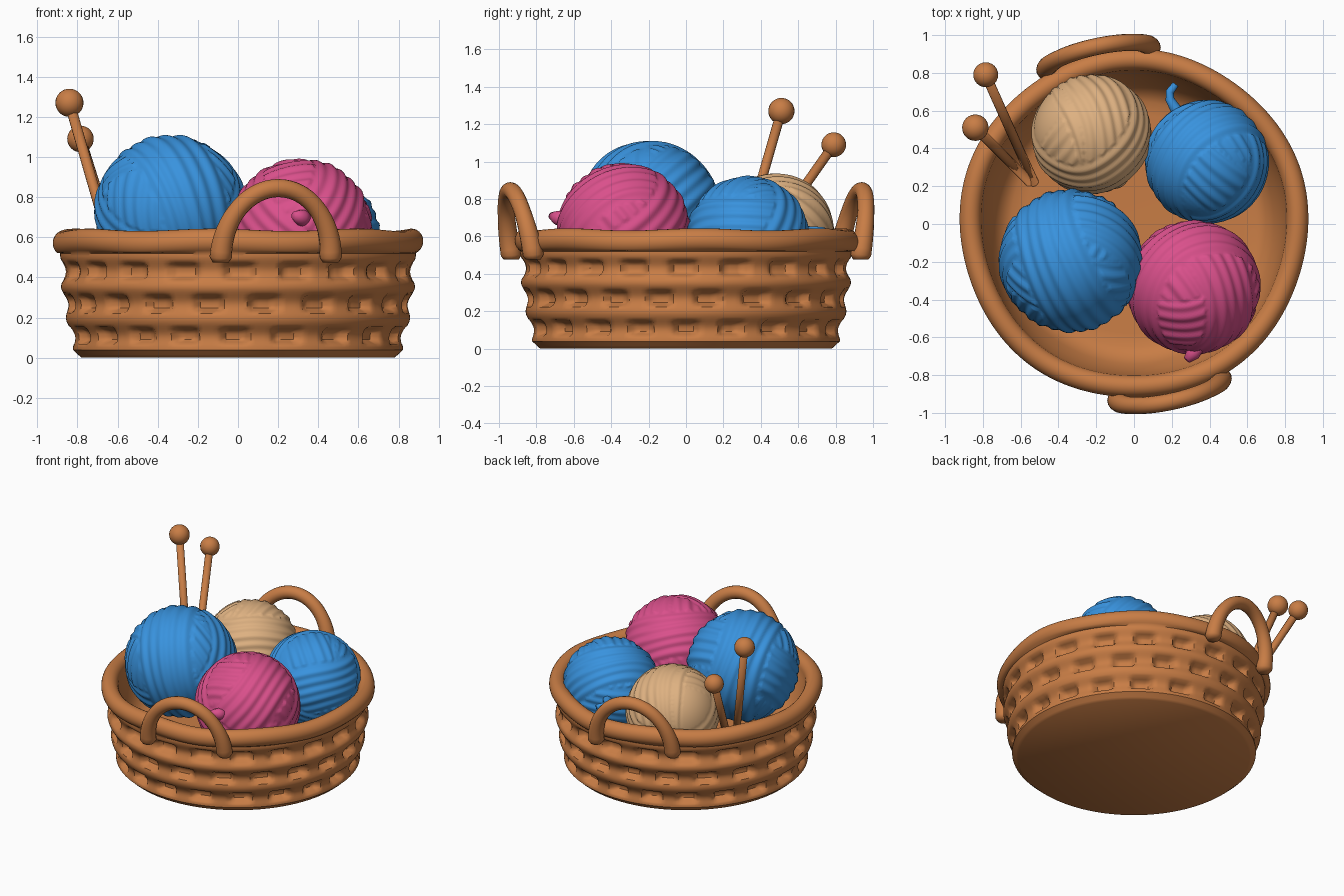
import bpy, bmesh, math, random
from mathutils import Vector

if "Cube" in bpy.data.objects:
    bpy.data.objects.remove(bpy.data.objects["Cube"])

random.seed(4)


def material(name, rgb):
    m = bpy.data.materials.new(name)
    m.diffuse_color = (*rgb, 1)
    m.use_nodes = True
    m.node_tree.nodes["Principled BSDF"].inputs["Base Color"].default_value = m.diffuse_color
    return m


WICKER = material("wicker_brown", (0.58, 0.205, 0.06))
BLUE = material("yarn_blue", (0.04, 0.29, 0.73))
PINK = material("yarn_pink", (0.70, 0.08, 0.26))
TAN = material("yarn_tan", (0.73, 0.44, 0.22))


def add_mesh(name, bm, mat):
    bmesh.ops.recalc_face_normals(bm, faces=bm.faces)
    for f in bm.faces:
        f.smooth = True
    me = bpy.data.meshes.new(name)
    bm.to_mesh(me)
    bm.free()
    me.materials.append(mat)
    ob = bpy.data.objects.new(name, me)
    bpy.context.scene.collection.objects.link(ob)
    return ob


def tube(name, points, radii, mat, sides=14):
    """Round rod swept along a path, with closed ends."""
    bm = bmesh.new()
    pts = [Vector(p) for p in points]
    rings, ref = [], None
    for i, p in enumerate(pts):
        d = (pts[min(i + 1, len(pts) - 1)] - pts[max(i - 1, 0)]).normalized()
        if ref is None:
            ref = d.orthogonal()
        ref = (ref - d * ref.dot(d)).normalized()
        side = d.cross(ref)
        r = radii[i]
        rings.append([bm.verts.new(p + r * (ref * math.cos(a) + side * math.sin(a)))
                      for a in (2 * math.pi * k / sides for k in range(sides))])
    for a, b in zip(rings, rings[1:]):
        for k in range(sides):
            n = (k + 1) % sides
            bm.faces.new((a[k], a[n], b[n], b[k]))
    bm.faces.new(rings[0])
    bm.faces.new(rings[-1])
    return add_mesh(name, bm, mat)


def lerp_profile(z, pts):
    for (z0, r0), (z1, r1) in zip(pts, pts[1:]):
        if z <= z1:
            return r0 + (r1 - r0) * (z - z0) / (z1 - z0)
    return pts[-1][1]


# Basket: lathed shell whose outer wall is pushed in and out as a weave
WALL = [(0, 0.775), (0.03, 0.80), (0.16, 0.83), (0.35, 0.86), (0.53, 0.865)]
ROW = 0.16


def woven_radius(z, a):
    u = (z - 0.03) / ROW
    row = math.floor(u)
    ridge = math.cos(2 * math.pi * u)
    r = lerp_profile(z, WALL) + 0.012 * ridge
    if row >= 0:
        col = math.cos(20 * a + math.pi * row + 0.4 * math.sin(3 * a + row))
        cell = min(1, max(0, 0.45 + 1.6 * col)) * min(1, max(0, 0.3 - 1.3 * ridge))
        r += 0.010 - 0.045 * cell
    return r


SEG = 240
outer = [0.52 * i / 40 for i in range(41)]
rim = [(0.865 + 0.058 * math.cos(t), 0.575 + 0.062 * math.sin(t))
       for t in (math.radians(-50 + 230 * i / 16) for i in range(17))]
inner = [(0.80, 0.53), (0.775, 0.45), (0.74, 0.37), (0.70, 0.31), (0.65, 0.285), (0.58, 0.28)]

bm = bmesh.new()
rings = []
for z in outer:
    rings.append([(woven_radius(z, 2 * math.pi * k / SEG), z) for k in range(SEG)])
for r, z in rim + inner:
    wob = 0.006 if z > 0.5 else 0
    rings.append([(r + wob * math.sin(5 * 2 * math.pi * k / SEG),
                   z + wob * math.sin(7 * 2 * math.pi * k / SEG + 1)) for k in range(SEG)])
loops = [[bm.verts.new((r * math.cos(2 * math.pi * k / SEG), r * math.sin(2 * math.pi * k / SEG), z))
          for k, (r, z) in enumerate(ring)] for ring in rings]
for a, b in zip(loops, loops[1:]):
    for k in range(SEG):
        n = (k + 1) % SEG
        bm.faces.new((a[k], a[n], b[n], b[k]))
bm.faces.new(loops[0])
bm.faces.new(loops[-1])
basket = add_mesh("woven_basket", bm, WICKER)
bpy.context.view_layer.objects.active = basket
basket.select_set(True)
bpy.ops.object.shade_smooth_by_angle(angle=math.radians(50))

# Two arched handles on opposite sides, slightly turned and leaning out
for name, sgn in (("front_handle", 1), ("back_handle", -1)):
    out = Vector((0.21, -0.978, 0)) * sgn
    along = Vector((0.978, 0.21, 0)) * sgn
    path, radii = [], []
    for i in range(33):
        t = math.pi * i / 32
        s = math.sin(t)
        path.append(out * (0.895 + 0.065 * s) - along * 0.28 * math.cos(t)
                    + Vector((0, 0, 0.50 + 0.345 * s)))
        radii.append(0.056 - 0.011 * min(1, s * 1.5))
    # short legs running down onto the wall
    path = [path[0] - Vector((0, 0, 0.025))] + path + [path[-1] - Vector((0, 0, 0.025))]
    radii = [0.04] + radii + [0.04]
    tube(name, path, radii, WICKER, 16)


# Yarn balls: spheres with overlapping bundles of wound strands
def yarn_ball(name, centre, radius, mat, first_axis):
    axes = [Vector(first_axis).normalized()]
    axes += [Vector([random.gauss(0, 1) for _ in range(3)]).normalized() for _ in range(5)]
    bm = bmesh.new()
    bmesh.ops.create_icosphere(bm, subdivisions=6, radius=1)
    for v in bm.verts:
        n = v.co.normalized()
        h = -0.012
        for i, ax in enumerate(axes):
            d = n.dot(ax) + 0.03 * math.sin(4 * n.x + 3 * n.z + i)
            if abs(d) < 0.50:
                edge = min(1, (0.50 - abs(d)) * 14)
                h = (1 - edge) * -0.02 + edge * (0.013 * math.cos(d * 34 + i) - 0.002 * i
                                                 + 0.008 * math.cos(d * 13 + 2 * i))
                break
        v.co = Vector(centre) + n * radius * (1 + h)
    return add_mesh(name, bm, mat)


yarn_ball("large_blue_yarn_ball", (-0.335, -0.195, 0.73), 0.378, BLUE, (0.9, 0.35, 0.25))
yarn_ball("pink_yarn_ball", (0.315, -0.335, 0.64), 0.352, PINK, (0.45, -0.45, 0.75))
yarn_ball("small_blue_yarn_ball", (0.385, 0.33, 0.595), 0.325, BLUE, (0.6, -0.5, 0.6))
yarn_ball("tan_yarn_ball", (-0.225, 0.475, 0.62), 0.315, TAN, (-0.3, 0.5, 0.8))

# Loose yarn ends
tube("blue_yarn_tail", [(0.27, 0.54, 0.62), (0.22, 0.61, 0.63), (0.19, 0.66, 0.63),
                        (0.19, 0.70, 0.63), (0.22, 0.74, 0.63)],
     [0.035, 0.03, 0.024, 0.022, 0.018], BLUE)
tube("pink_yarn_tail", [(0.33, -0.64, 0.69), (0.31, -0.69, 0.70), (0.28, -0.72, 0.71)],
     [0.05, 0.038, 0.02], PINK)

# Knitting needles with round heads
for i, (head, tip, r) in enumerate([((-0.84, 0.51, 1.27), (-0.555, 0.225, 0.28), 0.07),
                                    ((-0.785, 0.79, 1.09), (-0.53, 0.22, 0.28), 0.066)], 1):
    tube(f"needle_{i}", [head, tip], [0.026, 0.026], WICKER)
    bm = bmesh.new()
    bmesh.ops.create_uvsphere(bm, u_segments=24, v_segments=16, radius=r)
    bmesh.ops.translate(bm, verts=bm.verts, vec=head)
    add_mesh(f"needle_head_{i}", bm, WICKER)
